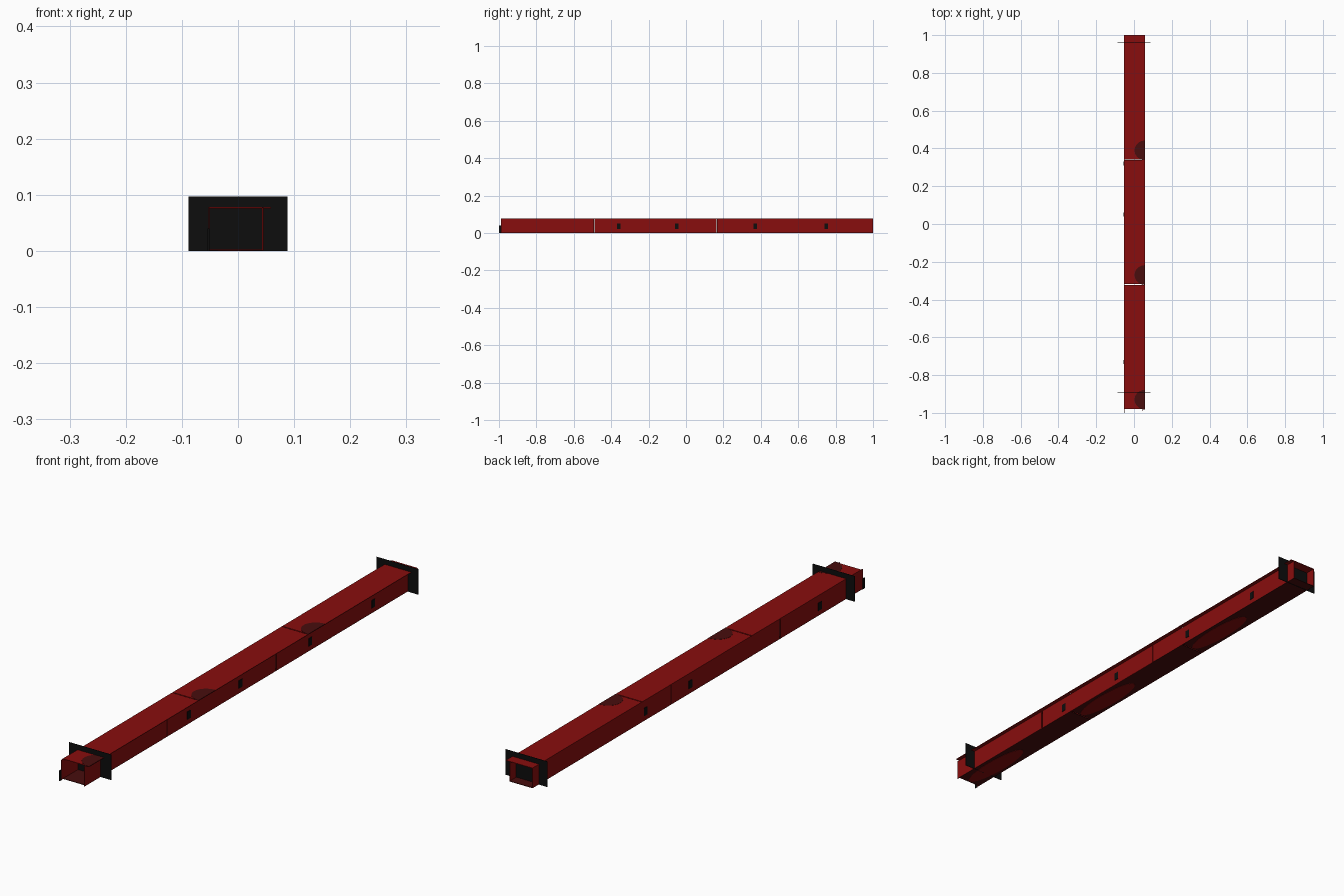
import bpy, bmesh, math

if "Cube" in bpy.data.objects:
    bpy.data.objects.remove(bpy.data.objects["Cube"])

def material(name, rgb):
    m = bpy.data.materials.new(name)
    m.diffuse_color = (*rgb, 1)
    m.use_nodes = True
    m.node_tree.nodes["Principled BSDF"].inputs["Base Color"].default_value = m.diffuse_color
    return m

RED = material("red paint", (0.25, 0.004, 0.004))
DARK = material("dark red stain", (0.065, 0.004, 0.004))
BLACK = material("black metal", (0.004, 0.004, 0.004))

def finish(name, bm, mat):
    bmesh.ops.recalc_face_normals(bm, faces=bm.faces)
    me = bpy.data.meshes.new(name)
    bm.to_mesh(me)
    bm.free()
    me.materials.append(mat)
    ob = bpy.data.objects.new(name, me)
    bpy.context.collection.objects.link(ob)
    return ob

def box(name, x, y, z, mat):
    """Box from (min, max) ranges."""
    bm = bmesh.new()
    bmesh.ops.create_cube(bm, size=1)
    for v in bm.verts:
        v.co = [(r[0] + r[1]) / 2 + c * (r[1] - r[0]) for c, r in zip(v.co, (x, y, z))]
    return finish(name, bm, mat)

def oval(name, cx, cy, rx, ry, z, mat, a0=0.0, a1=2 * math.pi, n=24):
    """Thin oval (or part of one) lying flat between two heights."""
    bm = bmesh.new()
    full = a1 - a0 > 6.28
    ang = [a0 + (a1 - a0) * i / n for i in range(n if full else n + 1)]
    f = bm.faces.new([bm.verts.new((cx + rx * math.cos(a), cy + ry * math.sin(a), z[0])) for a in ang])
    out = bmesh.ops.extrude_face_region(bm, geom=[f])["geom"]
    for v in out:
        if isinstance(v, bmesh.types.BMVert):
            v.co.z = z[1]
    return finish(name, bm, mat)

T = 0.002      # sheet thickness
G = 0.002      # half of the gap between panels

# top and bottom panels with their stained patches
for i, (a, b) in enumerate([(-0.98, -0.32), (-0.32, 0.34), (0.34, 1.0)]):
    lo, hi = a + (G if i else 0), b - (G if i < 2 else 0)
    box(f"top_panel_{i}", (-0.053, 0.059), (lo, hi), (0.076, 0.078), RED)
    box(f"bottom_panel_{i}", (-0.053, 0.045), (lo, hi), (0.001, 0.001 + T), DARK)
    oval(f"top_stain_{i}", 0.059, a + 0.05, 0.056, 0.052, (0.0778, 0.0786), DARK,
         math.pi / 2, 3 * math.pi / 2)
    oval(f"bottom_patch_{i}", -0.004, a + 0.16, 0.036, 0.155, (0.0, 0.0012), RED)

# side panels
for i, (a, b) in enumerate([(-0.99, -0.49), (-0.49, 0.165), (0.165, 1.0)]):
    lo, hi = a + (G if i else 0), b - (G if i < 2 else 0)
    box(f"left_wall_{i}", (-0.053, -0.053 + T), (lo, hi), (0.001, 0.077), RED)
    box(f"right_wall_{i}", (0.043, 0.043 + T), (lo, hi), (0.001, 0.077), RED)

# black lip on the front of the left wall
box("front_lip", (-0.054, -0.051), (-1.0, -0.988), (0, 0.04), BLACK)

# end flanges
for name, y in (("front_flange", -0.89), ("rear_flange", 0.96)):
    box(name, (-0.088, 0.088), (y - 0.001, y + 0.001), (0, 0.097), BLACK)

# small black clips on the walls
for i, y in enumerate((-0.36, -0.05, 0.37, 0.75)):
    box(f"right_clip_{i}", (0.0445, 0.0465), (y - 0.01, y + 0.01), (0.02, 0.05), BLACK)
for i, y in enumerate((-0.73, 0.05, 0.32)):
    box(f"left_clip_{i}", (-0.0545, -0.0525), (y - 0.01, y + 0.01), (0.02, 0.05), BLACK)
